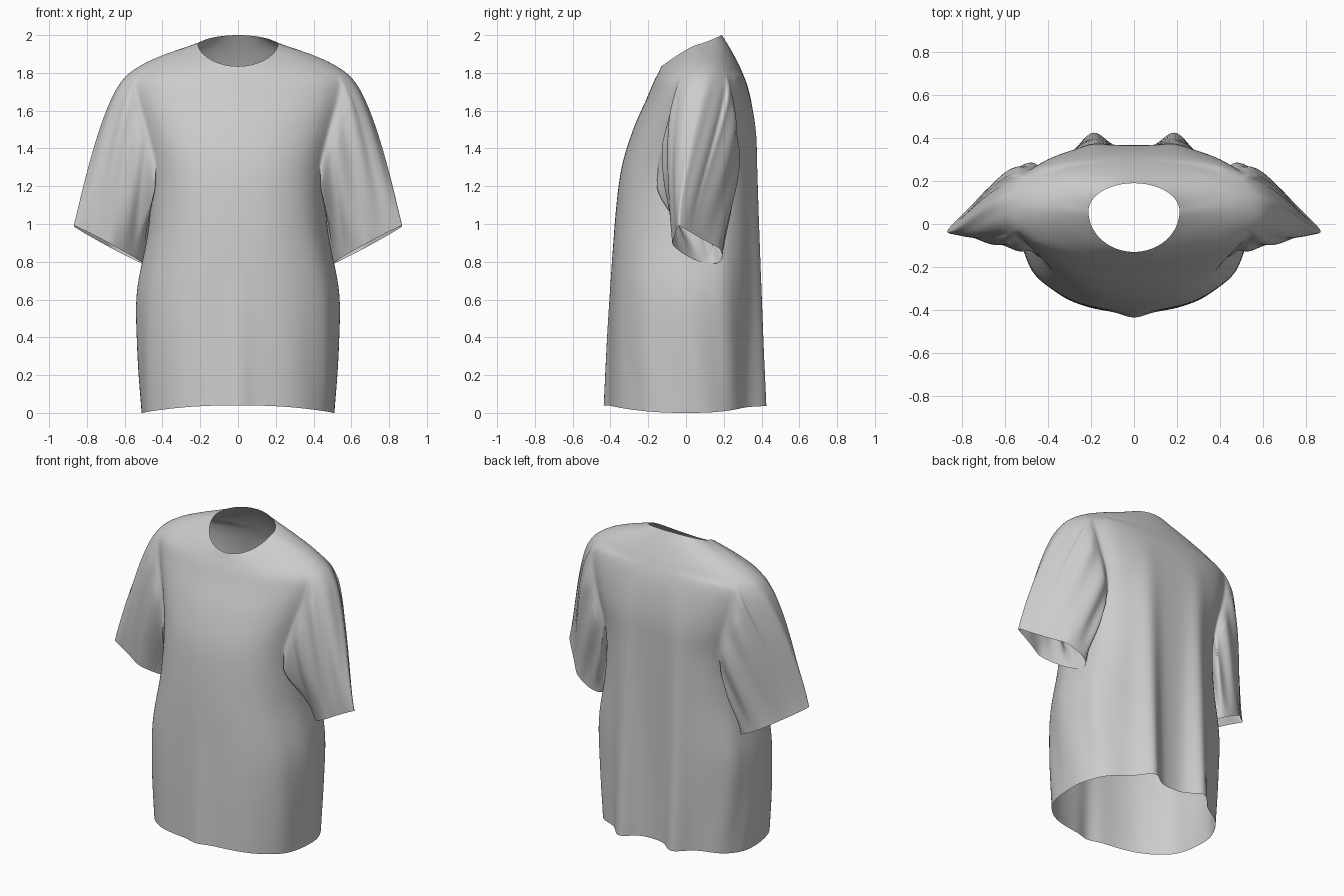
import bpy, bmesh
from math import sin, cos, pi, exp, atan2, radians
from mathutils import Vector

if "Cube" in bpy.data.objects:
    bpy.data.objects.remove(bpy.data.objects["Cube"])

# Torso rings: half width, side y, side z, front y, front z, back y, back z, roundness, z blend power
KEYS = [
    (.510, .00, .00, -.412, .04, .350, .04, 2.3, 2),
    (.530, .00, .36, -.405, .38, .352, .38, 2.3, 2),
    (.532, .01, .65, -.395, .66, .355, .66, 2.3, 2),
    (.475, .02, .97, -.38, .97, .360, .97, 2.35, 2),
    (.462, .03, 1.28, -.345, 1.28, .365, 1.28, 2.4, 2),
    (.520, .06, 1.50, -.280, 1.50, .365, 1.50, 2.35, 2),
    (.580, .07, 1.69, -.210, 1.66, .337, 1.69, 2.2, 2),
    (.575, .08, 1.80, -.172, 1.75, .295, 1.81, 2.1, 1.6),
    (.400, .08, 1.893, -.147, 1.80, .245, 1.91, 2.05, 1.4),
    (.212, .06, 1.950, -.130, 1.835, .190, 2.00, 2.0, 1.2),
]
SUB, COLS = 5, 60
ROWS = (len(KEYS) - 1) * SUB
LOW, HIGH = 4 * SUB, 7 * SUB          # armhole rows
FRONT, BACK = 22, 41                  # armhole columns
SLEEVE_RINGS = 26


def ring(row):
    """Catmull-Rom interpolation between the torso rings."""
    i = min(row // SUB, len(KEYS) - 2)
    t = row / SUB - i
    a, b, c, d = (KEYS[max(0, min(len(KEYS) - 1, i + k))] for k in (-1, 0, 1, 2))
    return [.5 * (2*q + (r - p)*t + (2*p - 5*q + 4*r - s)*t*t + (3*q - p - 3*r + s)*t**3)
            for p, q, r, s in zip(a, b, c, d)]


def torso_point(row, col):
    w, ys, zs, yf, zf, yb, zb, n, zp = ring(row)
    th = radians(-90 + 180 * col / COLS)
    s, c = sin(th), max(0, cos(th))
    if col in (0, COLS):
        c = 0
    e = 2 / (n + (.4 if s > 0 and row < HIGH else 0))
    ty = abs(s) ** e
    x = w * c ** e
    y = ys + ((yb if s > 0 else yf) - ys) * ty
    z = zs + ((zb if s > 0 else zf) - zs) * abs(s) ** zp
    # Hanging folds: two on the back, one front ridge, slanted creases at the sides
    if s > 0:
        y += .09 * max(0, 1 - z / 1.7) * exp(-((x - .19) / .075) ** 2)
    else:
        y -= .028 * max(0, 1 - z / .9) * exp(-(x / .06) ** 2)
    k = 1 + .014 * sin(11 * th + 3.5 * z) * c * c * max(0, 1 - z / 1.3) * min(1, z * 3 + .3)
    return Vector((x * k, y * k, z))


bm = bmesh.new()
grid = [[bm.verts.new(torso_point(r, c)) for c in range(COLS + 1)] for r in range(ROWS + 1)]
for r in range(ROWS):
    for c in range(COLS):
        if not (LOW <= r < HIGH and FRONT <= c < BACK):
            bm.faces.new((grid[r][c], grid[r][c+1], grid[r+1][c+1], grid[r+1][c]))

# Sleeve: grows from the armhole loop to the slanted, pointed cuff
loop = ([(LOW, c) for c in range(FRONT, BACK)] + [(r, BACK) for r in range(LOW, HIGH)]
        + [(HIGH, c) for c in range(BACK, FRONT, -1)] + [(r, FRONT) for r in range(HIGH, LOW, -1)])
rings = [[grid[r][c] for r, c in loop]] + [[] for _ in range(SLEEVE_RINGS)]
for r, c in loop:
    u = (c - (FRONT + BACK) / 2) / ((BACK - FRONT) / 2)
    v = (r - (LOW + HIGH) / 2) / ((HIGH - LOW) / 2)
    ph = atan2(u, v)
    cp, sp = cos(ph), sin(ph)
    p0 = grid[r][c].co.copy()
    p1 = Vector((.685 + .185 * cp, .045 - .08 * cp + .125 * sp * (1 - .7 * max(0, cp) ** .7),
                 .89 + .10 * cp - .01 * sp))
    m = (1 + cp) / 2
    t0 = Vector((-.02 + .40 * m, .05 * sp, -.5 + .28 * m))
    t1 = Vector((.15, 0, -.6))
    out = Vector((.8 * cp, sp, .3 * cp))
    for k in range(1, SLEEVE_RINGS + 1):
        t = k / SLEEVE_RINGS
        p = (p0 * (2*t**3 - 3*t*t + 1) + t0 * (t**3 - 2*t*t + t)
             + p1 * (3*t*t - 2*t**3) + t1 * (t**3 - t*t))
        # Fullness front and back, plus gathered creases deepest below the armpit
        bell = sin(pi * t ** .75)
        p.y += .03 * sp * bell
        p += out * (.016 * bell * (1 - .7 * cp) / 1.5 * sin(10 * ph + 2.5 * t))
        rings[k].append(bm.verts.new(p))
for a, b in zip(rings, rings[1:]):
    for i in range(len(a)):
        j = (i + 1) % len(a)
        bm.faces.new((a[i], a[j], b[j], b[i]))

# Soften the armhole seam
near = {v for rg in rings[:5] for v in rg}
near |= {grid[r][c] for r in range(LOW - 4, HIGH + 3) for c in range(FRONT - 4, BACK + 5)
         if grid[r][c].link_faces}
for v in [v for v in bm.verts if not v.link_faces]:
    near.discard(v)
    bm.verts.remove(v)
for _ in range(4):
    bmesh.ops.smooth_vert(bm, verts=list(near), factor=.5,
                          use_axis_x=True, use_axis_y=True, use_axis_z=True)
bmesh.ops.recalc_face_normals(bm, faces=bm.faces)
for f in bm.faces:
    f.smooth = True

mesh = bpy.data.meshes.new("shirt")
bm.to_mesh(mesh)
bm.free()
shirt = bpy.data.objects.new("shirt", mesh)
bpy.context.collection.objects.link(shirt)
mirror = shirt.modifiers.new("mirror", 'MIRROR')
mirror.use_clip = True
mirror.merge_threshold = .002
sub = shirt.modifiers.new("smooth", 'SUBSURF')
sub.levels = sub.render_levels = 1
